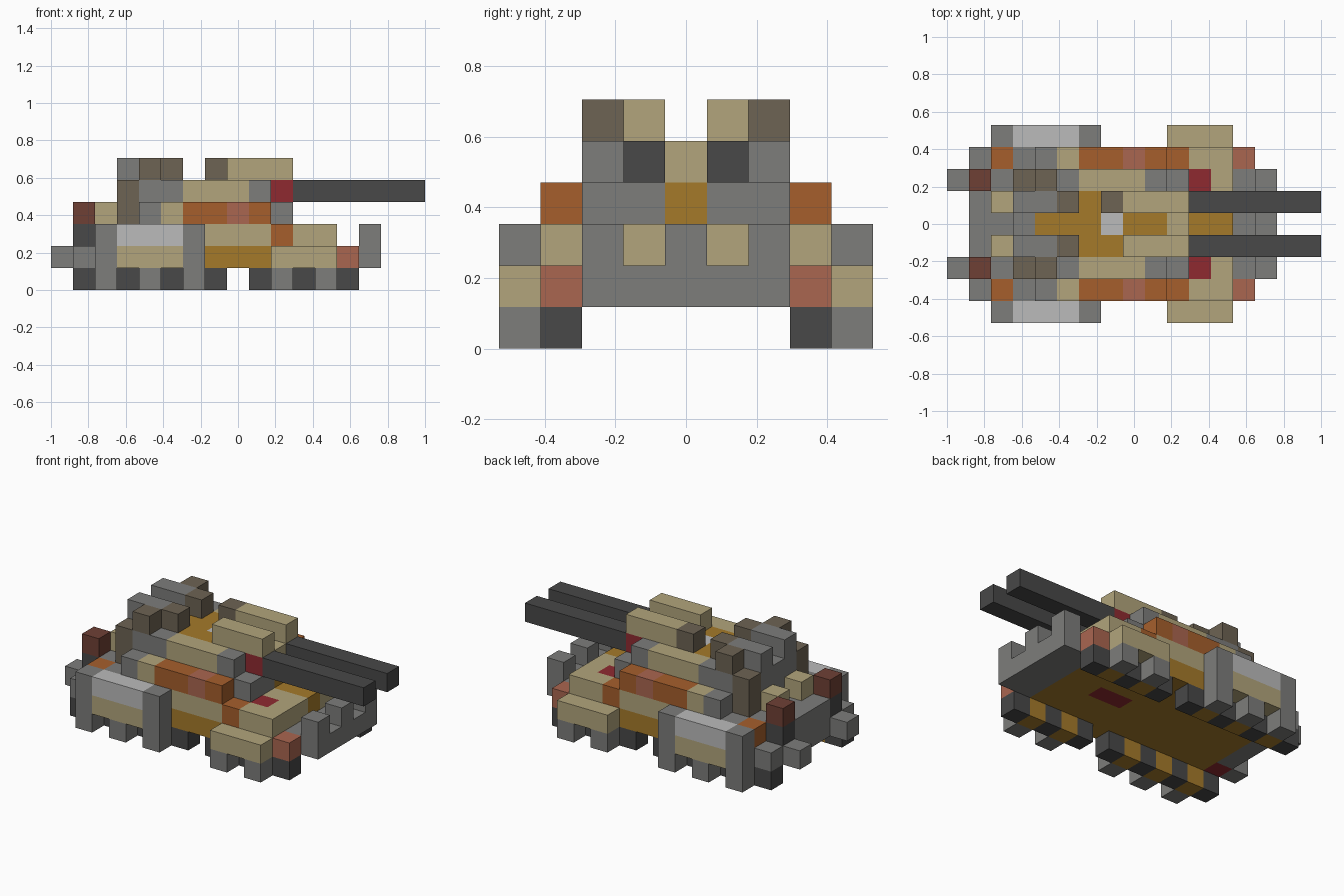
import bpy
import bmesh
from mathutils import Matrix, Vector

cube = bpy.data.objects.get("Cube")
if cube:
    bpy.data.objects.remove(cube, do_unlink=True)

UNIT = 2 / 17  # edge of one block


def material(name, hex_code):
    """Flat colour from an sRGB hex code, stored as linear values."""
    srgb = [c / 255 for c in bytes.fromhex(hex_code)]
    color = [((c + 0.055) / 1.055) ** 2.4 for c in srgb] + [1]
    mat = bpy.data.materials.new(name)
    mat.use_nodes = True
    mat.diffuse_color = color
    mat.node_tree.nodes["Principled BSDF"].inputs["Base Color"].default_value = color
    return mat


gray = material("steel gray", "7d7d7b")
dark = material("charcoal", "484848")
light = material("light gray", "bbbbbb")
tan = material("sand", "b2a57c")
gold = material("ochre gold", "a57a2a")
orange = material("rust orange", "a65f2c")
salmon = material("faded salmon", "aa6650")
maroon = material("dark rust", "6f4035")
red = material("crimson", "8f2a30")
brown = material("mud brown", "6d6353")


def span(value):
    first, last = value if isinstance(value, tuple) else (value, value)
    return first, last + 1


def block(name, mat, x, y, z, mirror=True):
    """Blocks on cells x, y, z (a cell or first-last pair); y above 0 is mirrored."""
    (xa, xb), (ya, yb), (za, zb) = span(x), span(y), span(z)
    ya, yb = ya - 0.5, yb - 0.5
    sides = [(ya, yb)]
    if ya > 0 and mirror:
        sides.append((-yb, -ya))
    bm = bmesh.new()
    for lo, hi in sides:
        center = Vector(((xa + xb - 17) / 2, (lo + hi) / 2, (za + zb) / 2)) * UNIT
        size = Vector((xb - xa, hi - lo, zb - za)) * UNIT
        bmesh.ops.create_cube(bm, size=1, matrix=Matrix.Translation(center) @ Matrix.Diagonal(size.to_4d()))
    mesh = bpy.data.meshes.new(name)
    bm.to_mesh(mesh)
    bm.free()
    mesh.materials.append(mat)
    obj = bpy.data.objects.new(name, mesh)
    bpy.context.collection.objects.link(obj)


# Running gear: alternating wheels and outer track feet
for cell in (1, 3, 5, 7, 9, 11, 13):
    block("wheel", dark, cell, 3, 0)
for cell in (2, 4, 6, 10, 12):
    block("wheel_spacer", gold, cell, 3, 0)
for cell in (4, 10, 12):
    block("track_foot", gray, cell, 4, 0)

# Lower hull
block("hull_floor", gold, (2, 8), (-3, 3), 1)
block("hull_floor_front", gold, (9, 12), (1, 3), 1)
block("floor_hatch", red, (9, 10), 0, 1)
block("hull_floor_nose", gold, (11, 12), 0, 1)
block("nose_plate", gray, 13, (-2, 2), 1)
block("nose_side_light", salmon, 13, 3, 1)
block("ram_tooth", gray, 14, 2, (1, 2))
block("ram_center_tooth", gray, 14, 0, (1, 2))
block("ram_lower_bar", gray, 14, 1, 1)

# Rear and exhausts
block("rear_plate", gray, 1, (-1, 1), (1, 2))
block("rear_hook", gray, 0, 2, 1)
block("rear_fender", gray, 1, 3, 1)
block("exhaust_base", red, 1, 2, 1)
block("exhaust_pipe", dark, 1, 2, 2)
block("exhaust_tip", maroon, 1, 2, 3)

# Side armour
block("skirt_post_rear", gray, 2, 4, (0, 2))
block("skirt_post_front", gray, 6, 4, (0, 2))
block("skirt_panel", tan, (3, 5), 4, 1)
block("skirt_cap", light, (3, 5), 4, 2)
block("front_skirt", tan, (10, 12), 4, 1)

# Deck
block("deck_core", gray, (2, 10), (-2, 2), 2)
block("deck_rear_corner", orange, 2, 3, 2)
block("deck_rear_side", gray, 3, 3, 2)
block("deck_side", tan, (4, 9), 3, 2)
block("deck_shoulder", orange, 10, 3, 2)
block("front_fender", tan, (11, 12), 3, 2)
block("front_lamp", red, 11, 2, 2)
block("front_deck_corner", tan, 12, 2, 2)
block("front_deck", tan, (11, 12), 1, 2)
block("front_deck_stripe", gold, (11, 12), 0, 2)

# Upper hull with coloured side rail
block("rail_gray", gray, 4, 3, 3)
block("rail_tan", tan, 5, 3, 3)
block("rail_orange", orange, (6, 7), 3, 3)
block("rail_salmon", salmon, 8, 3, 3)
block("rail_orange_front", orange, 9, 3, 3)
block("engine_vent", tan, 2, 1, 3)
block("turret_rear_base", gray, 3, (-1, 1), 3)
block("turret_rear_corner", brown, 3, 2, (3, 4))
block("turret_base", gray, (4, 9), (-2, 2), 3)
block("turret_base_front", gray, 10, (1, 2), 3)
block("turret_chin", gold, 10, 0, 3)

# Turret
block("turret_rear_side", gray, (4, 5), 2, 4)
block("turret_side", tan, (6, 8), 2, 4)
block("turret_side_front", gray, 9, 2, 4)
block("turret_rear_block", gray, (3, 5), 1, 4)
block("turret_roof", gold, (6, 7), 1, 4)
block("gun_housing", tan, (8, 9), 1, 4)
block("gun_collar", red, 10, 1, 4)
block("gun_barrel", dark, (11, 16), 1, 4)
block("roof_spine_back", gray, 3, 0, 4)
block("roof_spine_rear", gold, (4, 6), 0, 4)
block("roof_hatch", light, 7, 0, 4)
block("roof_spine_front", gold, (8, 9), 0, 4)
block("turret_brow", tan, 10, 0, 4)

# Roof equipment
block("gun_cover", tan, (8, 10), 1, 5)
block("sight_box", brown, 7, 1, 5, mirror=False)
block("rear_launcher", gray, (3, 4), 1, 5)
block("launcher_muzzle", brown, 5, 1, 5)
block("side_launcher", brown, 4, 2, 5)
